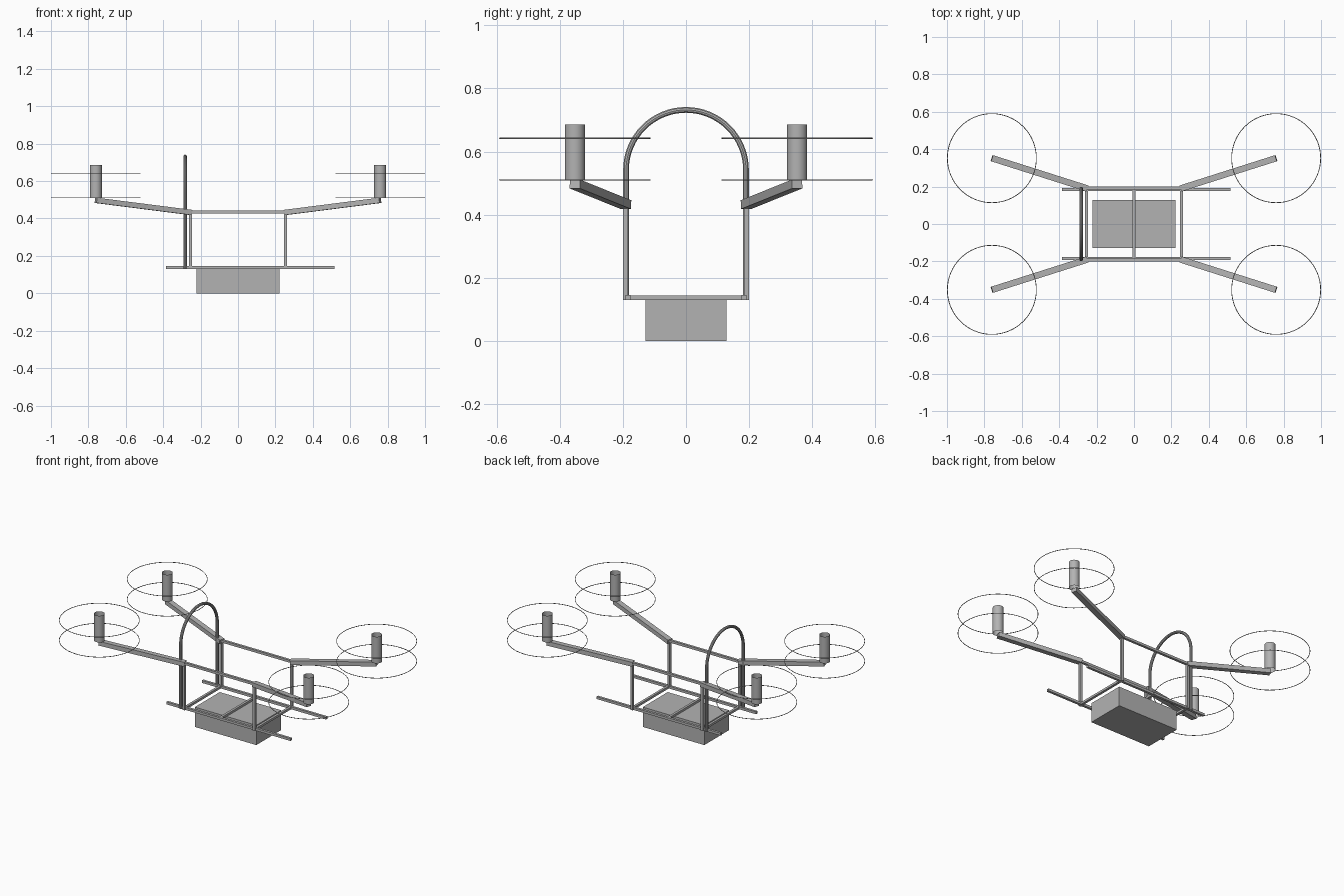
import bpy
import math
from mathutils import Vector

if "Cube" in bpy.data.objects:
    bpy.data.objects.remove(bpy.data.objects["Cube"], do_unlink=True)

grey = bpy.data.materials.new("plain grey")
grey.use_nodes = True
COLOUR = (0.45, 0.45, 0.45, 1)
grey.diffuse_color = COLOUR
grey.node_tree.nodes["Principled BSDF"].inputs["Base Color"].default_value = COLOUR


def finish(name, smooth=False):
    obj = bpy.context.object
    obj.name = name
    obj.data.materials.append(grey)
    if smooth:
        bpy.ops.object.shade_smooth_by_angle()
    return obj


def box(name, centre, size):
    bpy.ops.mesh.primitive_cube_add(size=1, location=centre)
    bpy.context.object.scale = size
    return finish(name)


def beam(name, start, end, width, height):
    # Square beam running between two points, kept upright
    a, b = Vector(start), Vector(end)
    obj = box(name, (a + b) / 2, ((b - a).length, width, height))
    obj.rotation_euler = (b - a).to_track_quat('X', 'Z').to_euler()


BAR = 0.016
POST_X, POST_Y = 0.255, 0.192
BASE_Z, TOP_Z = 0.137, 0.435
MOTOR = (0.76, 0.352)
sides = (("right", -1), ("left", 1))
ends = (("front", -1), ("back", 1))

# Cargo box under the frame
box("cargo_box", (0, 0, 0.065), (0.446, 0.258, 0.13))

# Base cross bars
for name, x in (("right", -POST_X), ("middle", 0), ("left", POST_X)):
    box(name + "_base_cross_bar", (x, 0, BASE_Z), (BAR, 0.39, BAR * 0.9))

for end, sy in ends:
    # Long base rails and short upper rails
    box(end + "_base_rail", (0.065, sy * 0.184, BASE_Z), (0.9, BAR, BAR))
    box(end + "_upper_rail", (0, sy * POST_Y, TOP_Z), (2 * POST_X, BAR, BAR))
    for side, sx in sides:
        tag = end + "_" + side
        # Corner posts
        box(tag + "_post", (sx * POST_X, sy * POST_Y, (BASE_Z + TOP_Z) / 2),
            (BAR, BAR, TOP_Z - BASE_Z + BAR))
        # Rising rotor arms
        x, y = sx * MOTOR[0], sy * MOTOR[1]
        beam(tag + "_arm", (sx * 0.25, sy * 0.19, 0.432),
             (x, y, 0.497), 0.034, 0.028)
        # Open motor tubes
        bpy.ops.mesh.primitive_cylinder_add(
            vertices=32, radius=0.032, depth=0.175, end_fill_type='NOTHING',
            location=(x, y, 0.5975))
        finish(tag + "_motor", True)
        # Thin rotor rings
        for level, z in (("lower", 0.51), ("upper", 0.642)):
            bpy.ops.mesh.primitive_torus_add(
                major_radius=0.238, minor_radius=0.002,
                major_segments=64, minor_segments=6, location=(x, y, z))
            finish(tag + "_" + level + "_rotor_ring", True)

# Tall round arch on the right
path = [(0, -0.19, 0.13)]
for i in range(33):
    a = math.pi * i / 32
    path.append((0, -0.19 * math.cos(a), 0.542 + 0.19 * math.sin(a)))
path.append((0, 0.19, 0.13))
curve = bpy.data.curves.new("arch", 'CURVE')
curve.dimensions = '3D'
curve.bevel_depth = 0.0095
curve.bevel_resolution = 3
curve.use_fill_caps = True
spline = curve.splines.new('POLY')
spline.points.add(len(path) - 1)
for point, co in zip(spline.points, path):
    point.co = (*co, 1)
arch = bpy.data.objects.new("arch", curve)
arch.location.x = -0.283
bpy.context.collection.objects.link(arch)
bpy.ops.object.select_all(action='DESELECT')
arch.select_set(True)
bpy.context.view_layer.objects.active = arch
bpy.ops.object.convert(target='MESH')
finish("arch", True)
